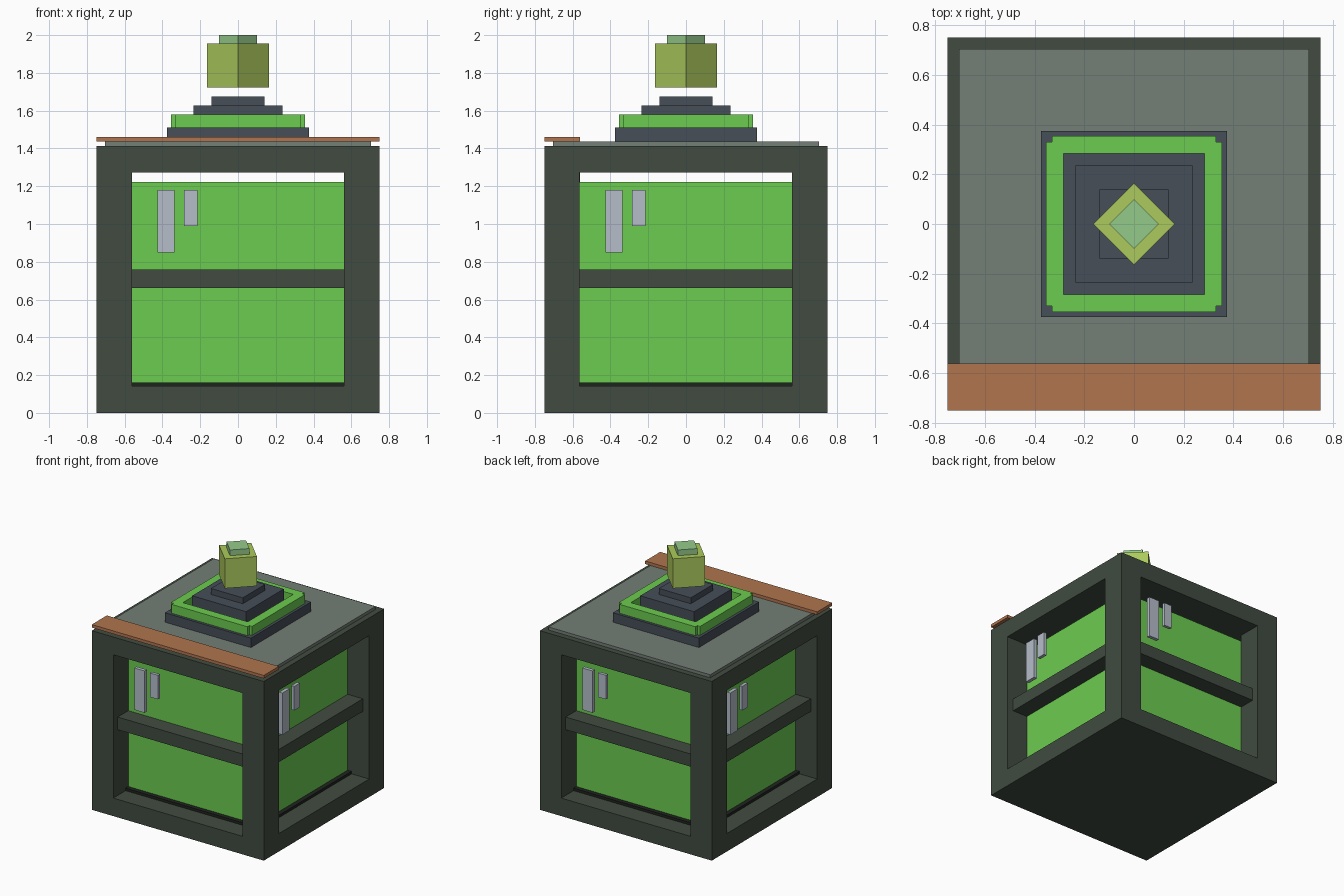
import bpy, bmesh, math
from mathutils import Matrix

if "Cube" in bpy.data.objects:
    bpy.data.objects.remove(bpy.data.objects["Cube"])


def srgb(r, g, b):
    """Linear colour from 8-bit screen values."""
    def lin(c):
        c /= 255
        return c / 12.92 if c <= 0.04045 else ((c + 0.055) / 1.055) ** 2.4
    return (lin(r), lin(g), lin(b), 1)


def material(name, rgb):
    m = bpy.data.materials.new(name)
    m.diffuse_color = srgb(*rgb)
    m.use_nodes = True
    m.node_tree.nodes["Principled BSDF"].inputs["Base Color"].default_value = m.diffuse_color
    return m


FRAME = material("dark green frame", (65, 75, 65))
GREEN = material("bright green", (108, 204, 80))
BLACK = material("near black", (31, 35, 31))
GREY = material("grey plate", (116, 126, 118))
COPPER = material("copper", (177, 117, 78))
SLATE = material("slate", (70, 78, 88))
LIME = material("olive lime", (172, 202, 92))
MINT = material("mint", (148, 202, 138))
SILVER = material("silver", (182, 190, 202))


def boxes(name, mat, specs, turns=1, angle=0):
    """Object from boxes (x0, x1, y0, y1, z0, z1), repeated around z."""
    bm = bmesh.new()
    for t in range(turns):
        rot = Matrix.Rotation(angle + t * math.pi / 2, 4, 'Z')
        for x0, x1, y0, y1, z0, z1 in specs:
            place = Matrix.Translation(((x0 + x1) / 2, (y0 + y1) / 2, (z0 + z1) / 2))
            size = Matrix.Diagonal((x1 - x0, y1 - y0, z1 - z0, 1))
            bmesh.ops.create_cube(bm, size=1, matrix=rot @ place @ size)
    me = bpy.data.meshes.new(name)
    bm.to_mesh(me)
    bm.free()
    me.materials.append(mat)
    ob = bpy.data.objects.new(name, me)
    bpy.context.collection.objects.link(ob)
    return ob


def slab(name, mat, h, z0, z1, angle=0):
    return boxes(name, mat, [(-h, h, -h, h, z0, z1)], angle=angle)


H, I = 0.75, 0.5625   # outer and inner half widths of the frame

# Frame: floor, roof, corner posts and middle rails
slab("frame_floor", FRAME, H, 0, 0.142)
slab("frame_roof", FRAME, H, 1.272, 1.412)
boxes("corner_posts", FRAME, [(-H, -I, -H, -I, 0.142, 1.272)], turns=4)
boxes("middle_rails", FRAME, [(-I, I, -0.695, -I, 0.66, 0.76)], turns=4)

# Green block standing on a thin black base
slab("block_base", BLACK, 0.597, 0.142, 0.162)
slab("green_block", GREEN, I, 0.162, 1.223)

# Pairs of hanging strips on each side
boxes("hanging_strips", SILVER,
      [(-0.425, -0.335, -0.685, -0.657, 0.85, 1.18),
       (-0.285, -0.215, -0.69, -0.665, 0.99, 1.18)], turns=4)

# Roof plate and front plank
slab("roof_plate", GREY, 0.705, 1.412, 1.436)
boxes("front_plank", COPPER, [(-H, H, -H, -I, 1.436, 1.46)])

# Stepped pedestal with a notched green rim
slab("pedestal_base", SLATE, 0.375, 1.436, 1.51)
boxes("pedestal_rim", GREEN,
      [(-0.33, 0.33, -0.354, -0.283, 1.51, 1.58)], turns=4)
slab("pedestal_middle", SLATE, 0.235, 1.51, 1.628)
slab("pedestal_top", SLATE, 0.139, 1.628, 1.675)

# Floating beacon, turned by an eighth
slab("beacon", LIME, 0.165 / math.sqrt(2), 1.722, 1.955, math.pi / 4)
slab("beacon_cap", MINT, 0.1 / math.sqrt(2), 1.955, 2.0, math.pi / 4)
